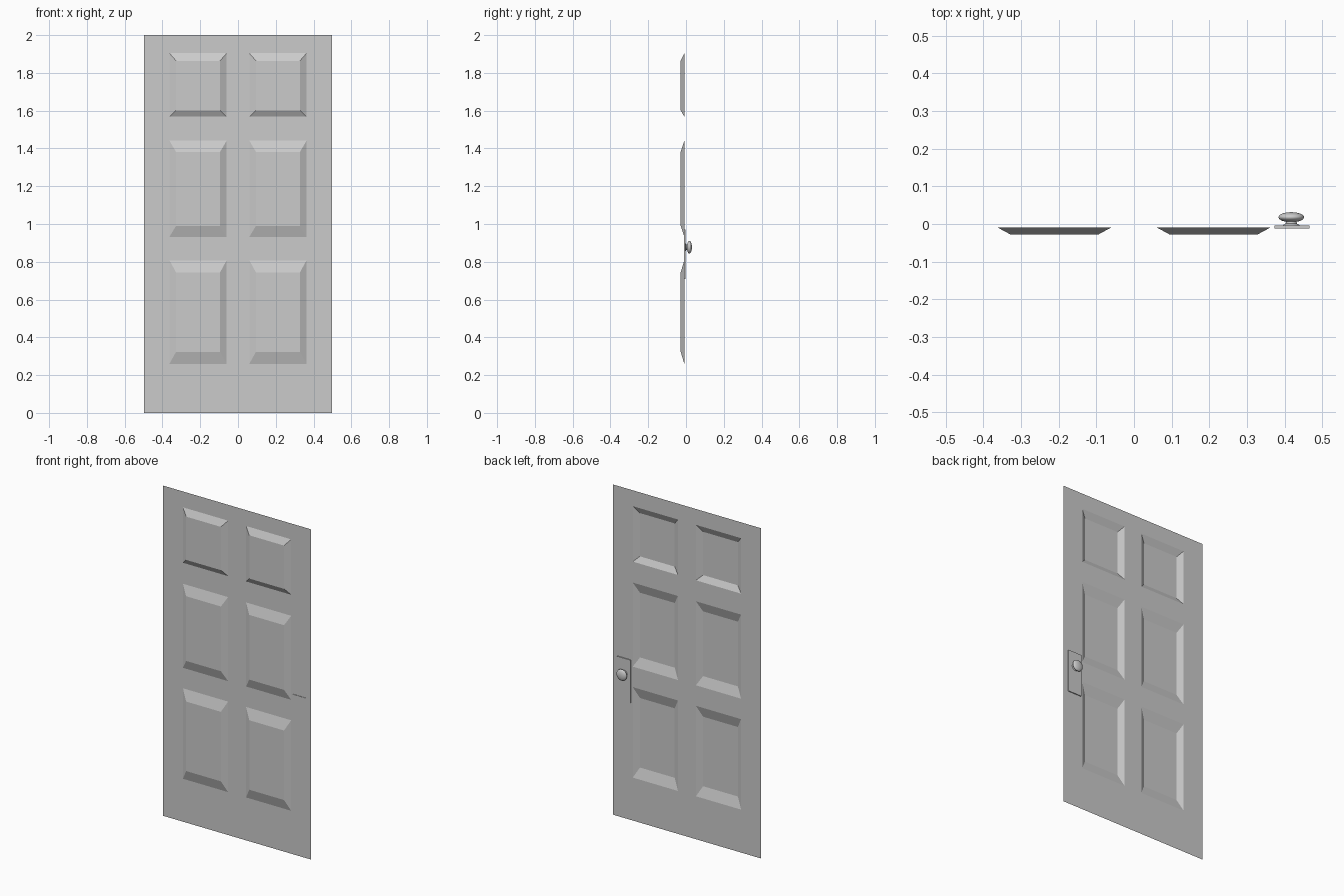
import bpy, bmesh, math
from mathutils import Vector, Matrix

if "Cube" in bpy.data.objects:
    bpy.data.objects.remove(bpy.data.objects["Cube"])

SHEET_Y, PANEL_Y = -0.009, -0.028
HALF_W, HEIGHT = 0.497, 2.0


def make_object(name, bm):
    mesh = bpy.data.meshes.new(name)
    bm.to_mesh(mesh)
    bm.free()
    obj = bpy.data.objects.new(name, mesh)
    bpy.context.collection.objects.link(obj)
    return obj


# Door sheet: a grid of flat cells, with six cells pressed into raised panels
def door_sheet():
    bm = bmesh.new()
    xs = [-HALF_W, -0.363, -0.06, 0.06, 0.363, HALF_W]
    # outer bottom, inner bottom, inner top, outer top of each panel row
    rows = [(0.26, 0.323, 0.744, 0.808),
            (0.932, 0.99, 1.382, 1.441),
            (1.568, 1.602, 1.864, 1.904)]
    zs = [0] + [z for r in rows for z in (r[0], r[3])] + [HEIGHT]

    def rect(x0, x1, z0, z1, y):
        return [Vector(p) for p in ((x0, y, z0), (x1, y, z0), (x1, y, z1), (x0, y, z1))]

    def face(points):
        bm.faces.new([bm.verts.new(p) for p in points])

    for i in range(len(xs) - 1):
        for j in range(len(zs) - 1):
            outer = rect(xs[i], xs[i + 1], zs[j], zs[j + 1], SHEET_Y)
            if i % 2 and j % 2:
                row = rows[j // 2]
                inner = rect(xs[i] + 0.035, xs[i + 1] - 0.035, row[1], row[2], PANEL_Y)
                face(inner)
                for k in range(4):
                    n = (k + 1) % 4
                    face([outer[k], outer[n], inner[n], inner[k]])
            else:
                face(outer)
    bmesh.ops.remove_doubles(bm, verts=bm.verts, dist=1e-5)
    return make_object("door_panel_sheet", bm)


# Thin backplate let into the sheet behind the knob
def backplate():
    bm = bmesh.new()
    bmesh.ops.create_cube(bm, size=1, matrix=Matrix.Translation((0.42, -0.0075, 0.84))
                          @ Matrix.Diagonal((0.092, 0.008, 0.26, 1)))
    return make_object("knob_backplate", bm)


# Knob: neck and flattened ball lathed around the y axis
def knob(cx, cz):
    profile = [(0.022, -0.0035), (0.019, -0.001), (0.015, 0.001), (0.014, 0.006)]
    steps = 10
    for k in range(1, steps + 1):
        a = -math.pi * 0.36 + (math.pi * 0.86) * k / steps
        profile.append((0.034 * math.cos(a), 0.018 + 0.0135 * math.sin(a)))
    bm = bmesh.new()
    verts = [bm.verts.new((cx + max(r, 0), y, cz)) for r, y in profile]
    edges = [bm.edges.new(pair) for pair in zip(verts, verts[1:])]
    bmesh.ops.spin(bm, geom=verts + edges, cent=(cx, 0, cz), axis=(0, 1, 0),
                   angle=math.tau, steps=32, use_duplicate=False)
    bmesh.ops.remove_doubles(bm, verts=bm.verts, dist=1e-5)
    bmesh.ops.recalc_face_normals(bm, faces=bm.faces)
    obj = make_object("door_knob", bm)
    bpy.context.view_layer.objects.active = obj
    obj.select_set(True)
    bpy.ops.object.shade_smooth_by_angle(angle=math.radians(40))
    obj.select_set(False)
    return obj


door_sheet()
backplate()
knob(0.418, 0.877)
